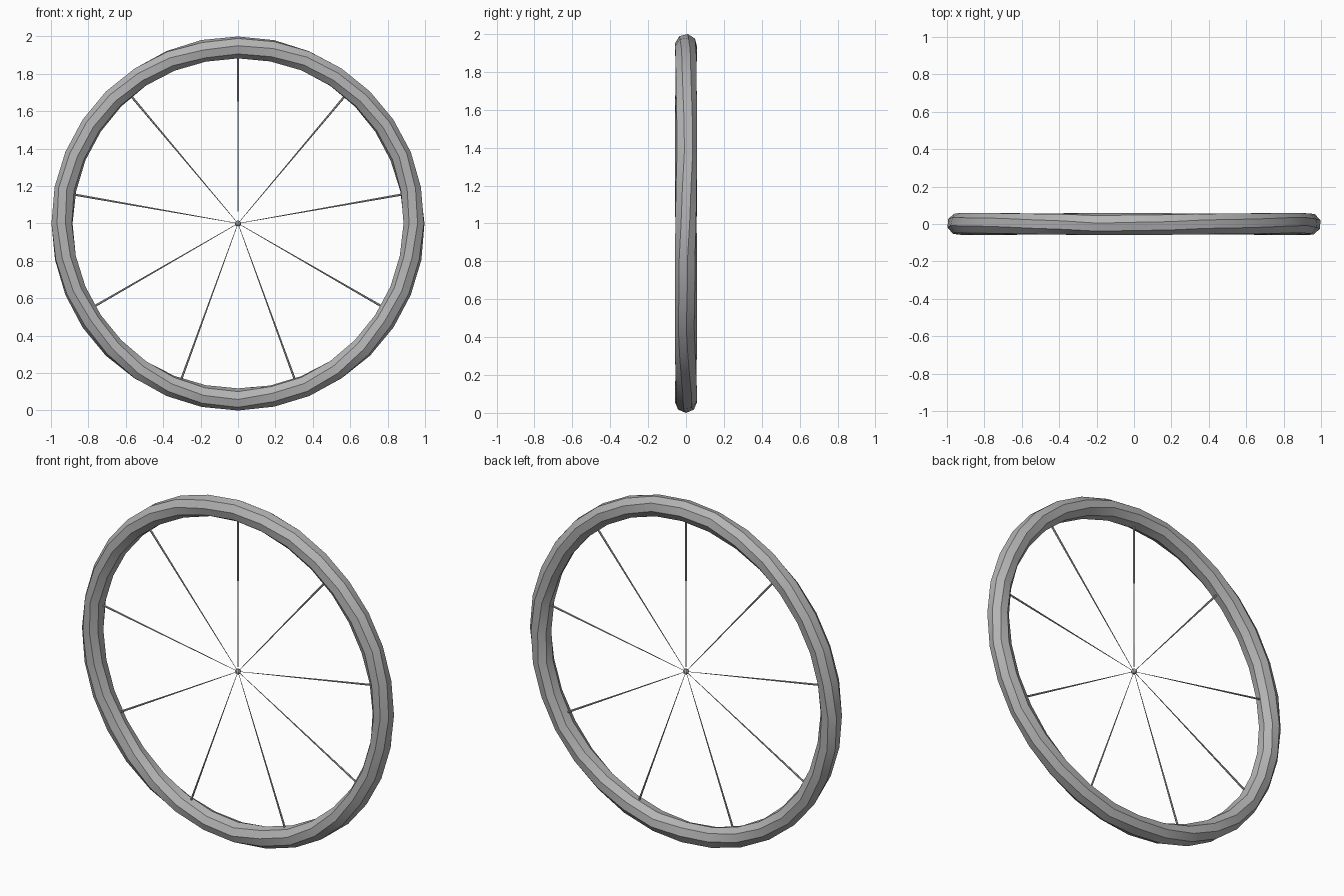
import bpy, bmesh, math, random
from mathutils import Vector, Matrix

cube = bpy.data.objects.get("Cube")
if cube:
    bpy.data.objects.remove(cube, do_unlink=True)

random.seed(4)
CENTRE = Vector((0, 0, 1))
RIM_R, TUBE_R = 0.941, 0.058
SEGMENTS, SIDES, SPOKES = 32, 8, 9

grey = bpy.data.materials.new("plain grey")
grey.use_nodes = True
colour = (0.45, 0.45, 0.45, 1)
grey.diffuse_color = colour
grey.node_tree.nodes["Principled BSDF"].inputs["Base Color"].default_value = colour


def finish(name, bm, angle):
    bmesh.ops.recalc_face_normals(bm, faces=bm.faces)
    mesh = bpy.data.meshes.new(name)
    bm.to_mesh(mesh)
    bm.free()
    mesh.materials.append(grey)
    obj = bpy.data.objects.new(name, mesh)
    bpy.context.collection.objects.link(obj)
    bpy.ops.object.select_all(action="DESELECT")
    obj.select_set(True)
    bpy.context.view_layer.objects.active = obj
    bpy.ops.object.shade_smooth_by_angle(angle=math.radians(angle))
    return obj


# Rim: a faceted ring whose cross-section wavers gently as it goes round
bm = bmesh.new()
rings = []
for i in range(SEGMENTS):
    a = math.tau * i / SEGMENTS
    out = Vector((math.cos(a), 0, math.sin(a)))
    waver = 0.3 * math.sin(3 * a) + random.uniform(-0.12, 0.12)
    ring = []
    for j in range(SIDES):
        t = math.tau * (j + 0.5) / SIDES + waver
        offset = out * math.cos(t) + Vector((0, math.sin(t), 0))
        ring.append(bm.verts.new(CENTRE + out * RIM_R + offset * TUBE_R * 1.02))
    rings.append(ring)
for i in range(SEGMENTS):
    here, there = rings[i], rings[(i + 1) % SEGMENTS]
    for j in range(SIDES):
        k = (j + 1) % SIDES
        bm.faces.new((here[j], here[k], there[k], there[j]))
finish("rim", bm, 25)

# Spokes: thin rods tapering from the rim to a point at the hub
for n in range(SPOKES):
    a = math.pi / 2 + math.tau * n / SPOKES
    out = Vector((math.cos(a), 0, math.sin(a)))
    length = RIM_R - 0.03
    place = Matrix.Translation(CENTRE + out * length / 2)
    turn = out.to_track_quat("Z", "Y").to_matrix().to_4x4()
    bm = bmesh.new()
    bmesh.ops.create_cone(bm, cap_ends=True, segments=6, radius1=0.0012,
                          radius2=0.006, depth=length, matrix=place @ turn)
    finish(f"spoke_{n + 1}", bm, 40)

# Hub: a tiny ball in the middle
bm = bmesh.new()
bmesh.ops.create_uvsphere(bm, u_segments=8, v_segments=6, radius=0.016,
                          matrix=Matrix.Translation(CENTRE))
finish("hub", bm, 30)
